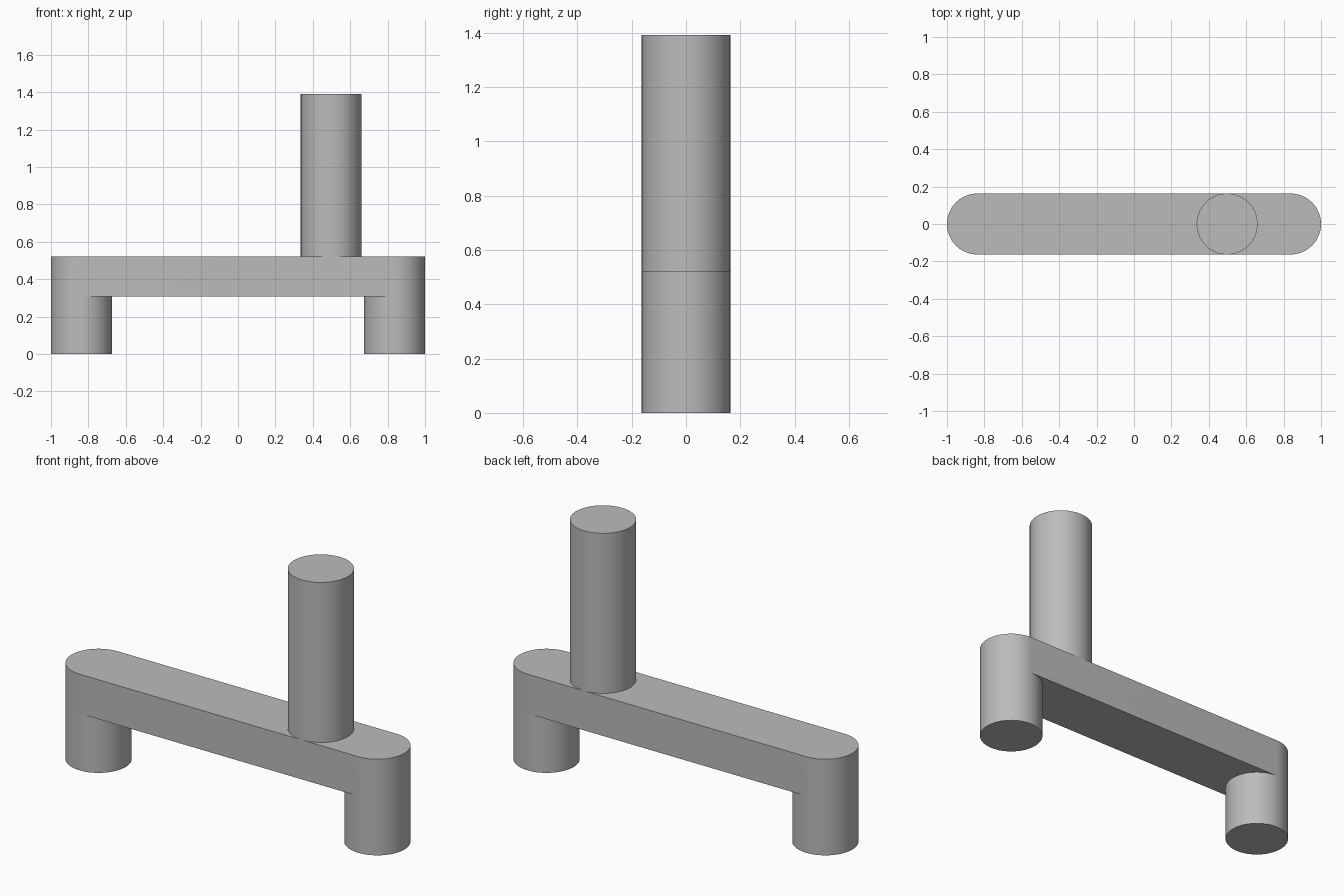
import bpy, bmesh
from math import cos, sin, pi, radians

cube = bpy.data.objects.get("Cube")
if cube:
    bpy.data.objects.remove(cube, do_unlink=True)

R = 0.163              # shared radius of legs, bar ends and post
LEG_X = 1 - R
POST_X = 0.498
UNDER, DECK, TOP = 0.308, 0.522, 1.391
HALF = 32              # segments per half circle

grey = bpy.data.materials.new("plain_grey")
grey.use_nodes = True
grey.diffuse_color = (0.5, 0.5, 0.5, 1)
grey.node_tree.nodes["Principled BSDF"].inputs["Base Color"].default_value = (0.5, 0.5, 0.5, 1)


def arc(cx, start, sweep):
    """Points along a circular arc around (cx, 0), angles in half turns."""
    n = round(abs(sweep) * HALF)
    angles = [pi * (start + sweep * i / n) for i in range(n + 1)]
    return [(cx + R * cos(a), R * sin(a)) for a in angles]


def cap(bm, outline, z):
    bm.faces.new([bm.verts.new((x, y, z)) for x, y in outline])


def wall(bm, outline, low, high):
    """Closed vertical wall along an outline."""
    rings = [[bm.verts.new((x, y, z)) for x, y in outline] for z in (low, high)]
    for i in range(len(outline)):
        j = (i + 1) % len(outline)
        bm.faces.new((rings[0][i], rings[0][j], rings[1][j], rings[1][i]))


def finish(bm, name):
    bmesh.ops.remove_doubles(bm, verts=bm.verts, dist=0.0001)
    bmesh.ops.recalc_face_normals(bm, faces=bm.faces)
    mesh = bpy.data.meshes.new(name)
    bm.to_mesh(mesh)
    bm.free()
    mesh.materials.append(grey)
    obj = bpy.data.objects.new(name, mesh)
    bpy.context.collection.objects.link(obj)
    bpy.ops.object.select_all(action="DESELECT")
    obj.select_set(True)
    bpy.context.view_layer.objects.active = obj
    bpy.ops.object.shade_smooth_by_angle(angle=radians(30))


# Round-ended bar with its two legs, as one continuous skin
bm = bmesh.new()
stadium = arc(LEG_X, -0.5, 1) + arc(-LEG_X, 0.5, 1)
wall(bm, stadium, UNDER, DECK)
cap(bm, stadium, DECK)
cap(bm, arc(LEG_X, 1.5, -1) + arc(-LEG_X, 0.5, -1), UNDER)
for x in (-LEG_X, LEG_X):
    circle = arc(x, -0.5, 2)[:-1]
    wall(bm, circle, 0, UNDER)
    cap(bm, circle, 0)
finish(bm, "bar_with_legs")

# Upright post standing on the bar
bm = bmesh.new()
circle = arc(POST_X, -0.5, 2)[:-1]
wall(bm, circle, DECK, TOP)
cap(bm, circle, DECK)
cap(bm, circle, TOP)
finish(bm, "post")
